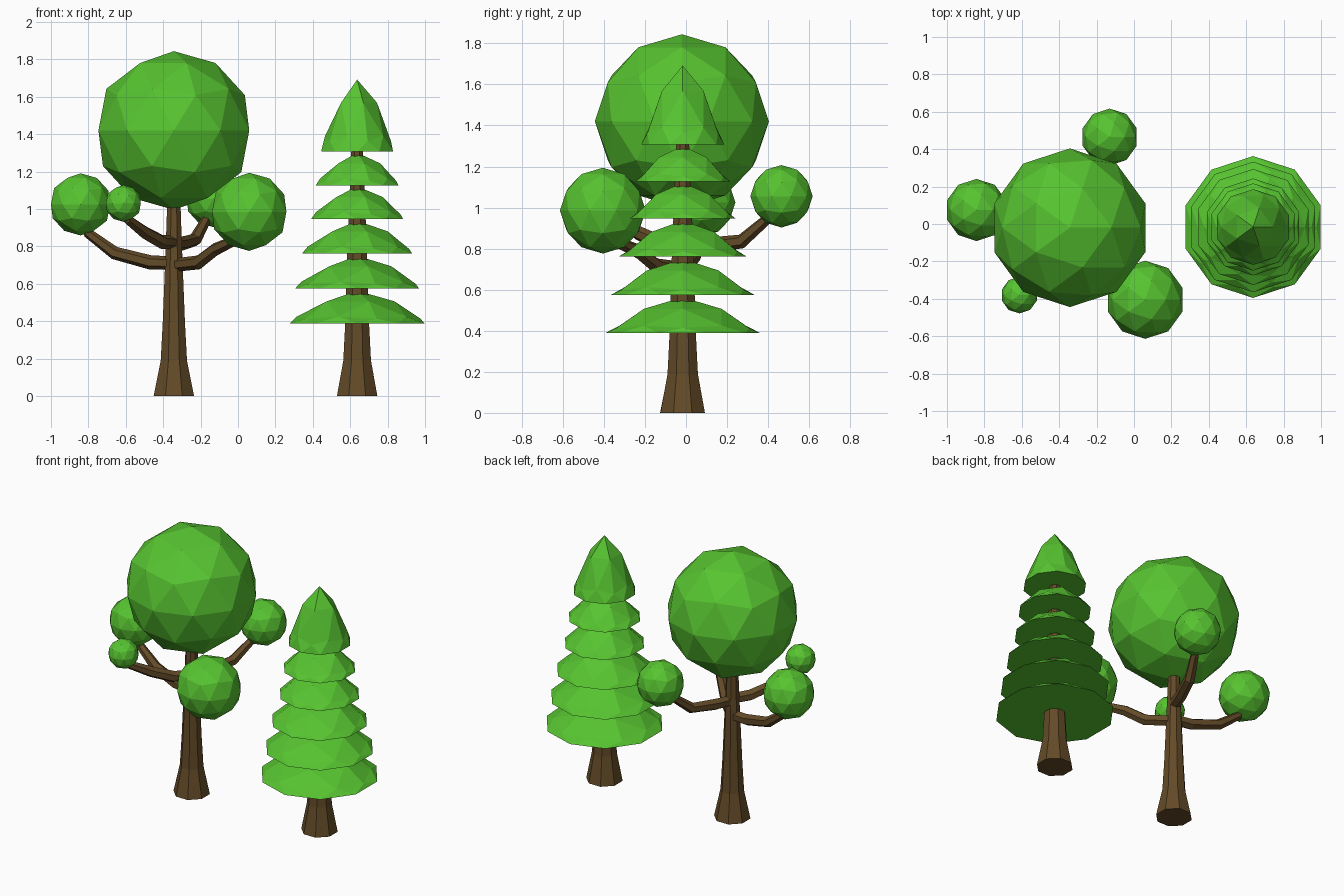
import bpy, bmesh, math
from mathutils import Vector

if "Cube" in bpy.data.objects:
    bpy.data.objects.remove(bpy.data.objects["Cube"])


def material(name, color):
    m = bpy.data.materials.new(name)
    m.diffuse_color = (*color, 1)
    m.use_nodes = True
    m.node_tree.nodes["Principled BSDF"].inputs["Base Color"].default_value = m.diffuse_color
    return m


LEAF = material("leaf_green", (0.095, 0.55, 0.03))
BARK = material("bark_brown", (0.125, 0.07, 0.021))


def finish(name, bm, mat, loc=(0, 0, 0)):
    bmesh.ops.recalc_face_normals(bm, faces=bm.faces)
    mesh = bpy.data.meshes.new(name)
    bm.to_mesh(mesh)
    bm.free()
    mesh.materials.append(mat)
    ob = bpy.data.objects.new(name, mesh)
    ob.location = loc
    bpy.context.collection.objects.link(ob)
    return ob


def foliage_ball(name, loc, r):
    bm = bmesh.new()
    bmesh.ops.create_icosphere(bm, subdivisions=2, radius=r)
    finish(name, bm, LEAF, loc)


def foliage_tier(name, loc, r, h):
    """Upper half of a faceted ball, pulled into a shallow cone with a flat underside."""
    bm = bmesh.new()
    bmesh.ops.create_icosphere(bm, subdivisions=2, radius=1)
    low = [v for v in bm.verts if v.co.z < -0.05]
    bmesh.ops.delete(bm, geom=low, context='VERTS')
    for v in bm.verts:
        z = max(v.co.z, 0)
        v.co = (v.co.x * r, v.co.y * r, h * z ** 2.4)
    bmesh.ops.contextual_create(bm, geom=[e for e in bm.edges if e.is_boundary])
    finish(name, bm, LEAF, loc)


def tube(name, path, radii, sides, horizontal=False):
    """Tapered tube along a path; trunk rings stay horizontal."""
    bm = bmesh.new()
    pts = [Vector(p) for p in path]
    rings = []
    for i, (p, r) in enumerate(zip(pts, radii)):
        if horizontal:
            u, w = Vector((1, 0, 0)), Vector((0, 1, 0))
        else:
            d = (pts[min(i + 1, len(pts) - 1)] - pts[max(i - 1, 0)]).normalized()
            u = d.cross(Vector((0, 0, 1))).normalized()
            w = u.cross(d)
        ring = []
        for k in range(sides):
            a = math.tau * (k + 0.5) / sides
            ring.append(bm.verts.new(p + u * r * math.cos(a) + w * r * math.sin(a)))
        rings.append(ring)
    for a, b in zip(rings, rings[1:]):
        for k in range(sides):
            j = (k + 1) % sides
            bm.faces.new((a[k], a[j], b[j], b[k]))
    bm.faces.new(rings[0][::-1])
    bm.faces.new(rings[-1])
    finish(name, bm, BARK)


def trunk(name, x, y, profile):
    tube(name, [(x, y, z) for z, r in profile], [r for z, r in profile], 8, True)


# Round tree: trunk and crown
TX, TY = -0.343, -0.018
trunk("round_tree_trunk", TX, TY,
      [(0, 0.117), (0.19, 0.076), (0.4, 0.064), (0.68, 0.052), (0.85, 0.045), (1.1, 0.036)])
foliage_ball("round_tree_crown", (TX, -0.02, 1.42), 0.424)

# Round tree: branches, each ending in a small foliage ball
branch_r = [0.036, 0.038, 0.035, 0.027, 0.02]
branches = {
    "left": ([(-0.34, -0.02, 0.71), (-0.47, 0.0, 0.715), (-0.66, 0.04, 0.765),
              (-0.80, 0.065, 0.87), (-0.84, 0.075, 0.97)], (-0.842, 0.075, 1.025), 0.166),
    "front_right": ([(-0.34, -0.02, 0.70), (-0.21, -0.145, 0.715), (-0.12, -0.23, 0.785),
                     (0.0, -0.35, 0.84), (0.05, -0.4, 0.92)], (0.06, -0.405, 0.985), 0.209),
    "front_left": ([(-0.34, -0.02, 0.82), (-0.41, -0.12, 0.825), (-0.50, -0.23, 0.875),
                    (-0.59, -0.345, 0.945), (-0.61, -0.375, 1.0)], (-0.613, -0.38, 1.03), 0.098),
    "back": ([(-0.34, -0.02, 0.81), (-0.30, 0.10, 0.815), (-0.23, 0.27, 0.835),
              (-0.175, 0.385, 0.935), (-0.14, 0.45, 1.03)], (-0.13, 0.465, 1.055), 0.152),
}
for label, (path, ball, r) in branches.items():
    tube(label + "_branch", path, branch_r, 6)
    foliage_ball(label + "_foliage", ball, r)

# Pine: trunk, five shallow tiers and a tall tip
PX, PY = 0.637, -0.016
trunk("pine_trunk", PX, PY,
      [(0, 0.117), (0.19, 0.08), (0.39, 0.069), (0.75, 0.058), (1.4, 0.03)])
tiers = [(0.388, 0.379), (0.575, 0.349), (0.762, 0.31), (0.946, 0.259), (1.126, 0.233)]
for i, (z, r) in enumerate(tiers):
    foliage_tier(f"pine_tier_{i + 1}", (PX, PY, z), r, 0.175)
foliage_tier("pine_tip", (PX, PY, 1.308), 0.202, 0.384)
